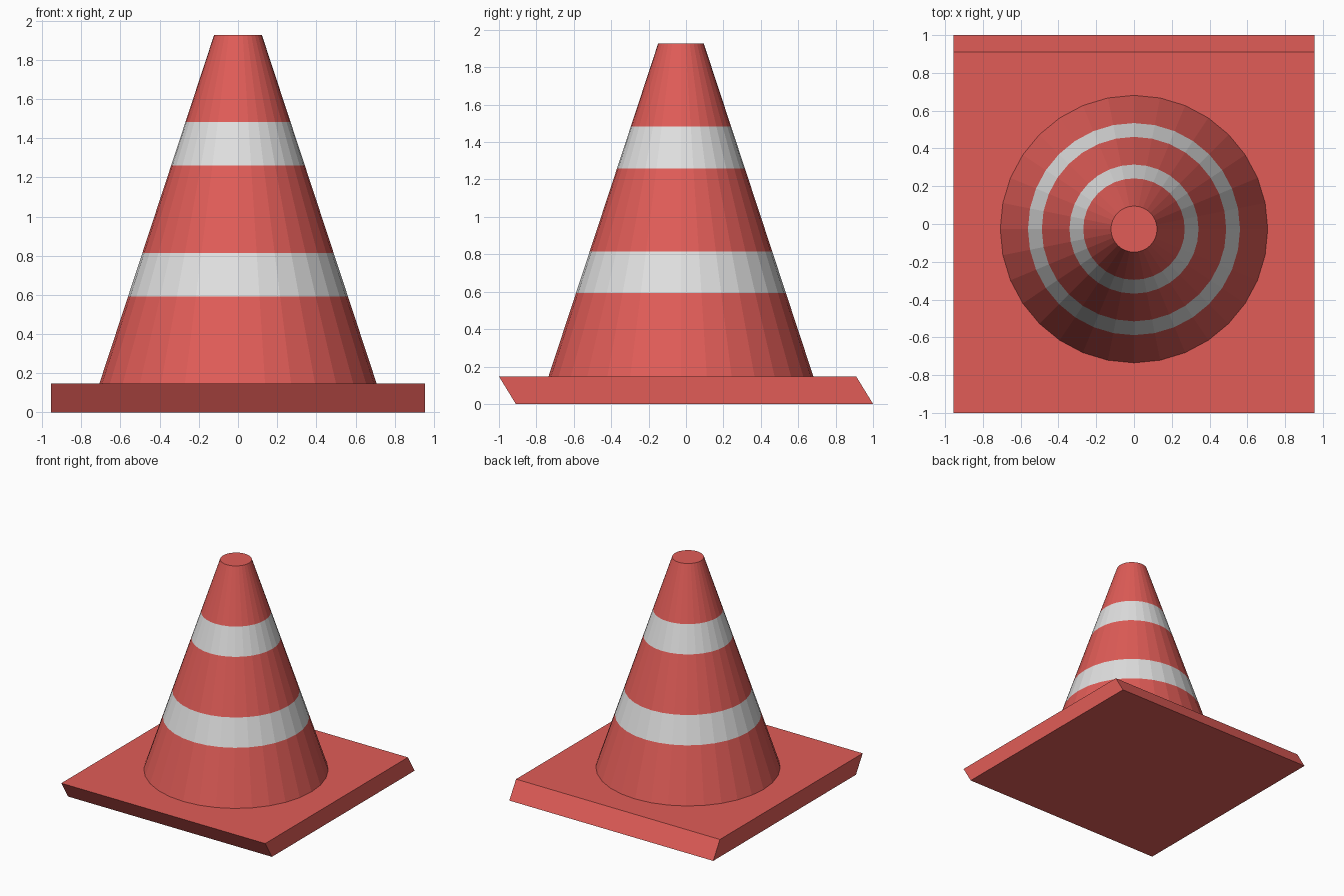
import bpy
import bmesh
import math

cube = bpy.data.objects.get("Cube")
if cube:
    bpy.data.objects.remove(cube, do_unlink=True)


def make_material(name, rgb):
    mat = bpy.data.materials.new(name)
    mat.use_nodes = True
    color = (*rgb, 1.0)
    mat.diffuse_color = color
    mat.node_tree.nodes["Principled BSDF"].inputs["Base Color"].default_value = color
    return mat


def make_object(name, bm, materials):
    bmesh.ops.recalc_face_normals(bm, faces=bm.faces)
    mesh = bpy.data.meshes.new(name)
    bm.to_mesh(mesh)
    bm.free()
    for mat in materials:
        mesh.materials.append(mat)
    obj = bpy.data.objects.new(name, mesh)
    bpy.context.collection.objects.link(obj)
    return obj


red = make_material("cone red", (0.75, 0.108, 0.096))
white = make_material("stripe white", (0.75, 0.75, 0.75))

BASE_TOP = 0.147
CONE_TOP = 1.927
CONE_HEIGHT = CONE_TOP - BASE_TOP
CENTER_Y = -0.027

# Base slab: a box sheared so the top leans toward the front
bm = bmesh.new()
bmesh.ops.create_cube(bm, size=1.0)
for v in bm.verts:
    top = v.co.z > 0
    v.co.x *= 1.91
    v.co.y = v.co.y * 1.91 + (-0.045 if top else 0.045)
    v.co.z = BASE_TOP if top else 0.0
make_object("base_slab", bm, [red])

# Tapered cone body, cut at the stripe edges
bm = bmesh.new()
bmesh.ops.create_cone(bm, cap_ends=True, segments=32,
                      radius1=0.708, radius2=0.122, depth=CONE_HEIGHT)
bmesh.ops.translate(bm, verts=bm.verts,
                    vec=(0, CENTER_Y, BASE_TOP + CONE_HEIGHT / 2))
stripes = [(BASE_TOP + CONE_HEIGHT * a / 8, BASE_TOP + CONE_HEIGHT * b / 8)
           for a, b in ((2, 3), (5, 6))]
for stripe in stripes:
    for z in stripe:
        bmesh.ops.bisect_plane(bm, geom=bm.verts[:] + bm.edges[:] + bm.faces[:],
                               plane_co=(0, 0, z), plane_no=(0, 0, 1))

# White reflective stripes
for face in bm.faces:
    z = face.calc_center_median().z
    face.material_index = int(any(low < z < high for low, high in stripes))
make_object("cone_body", bm, [red, white])
